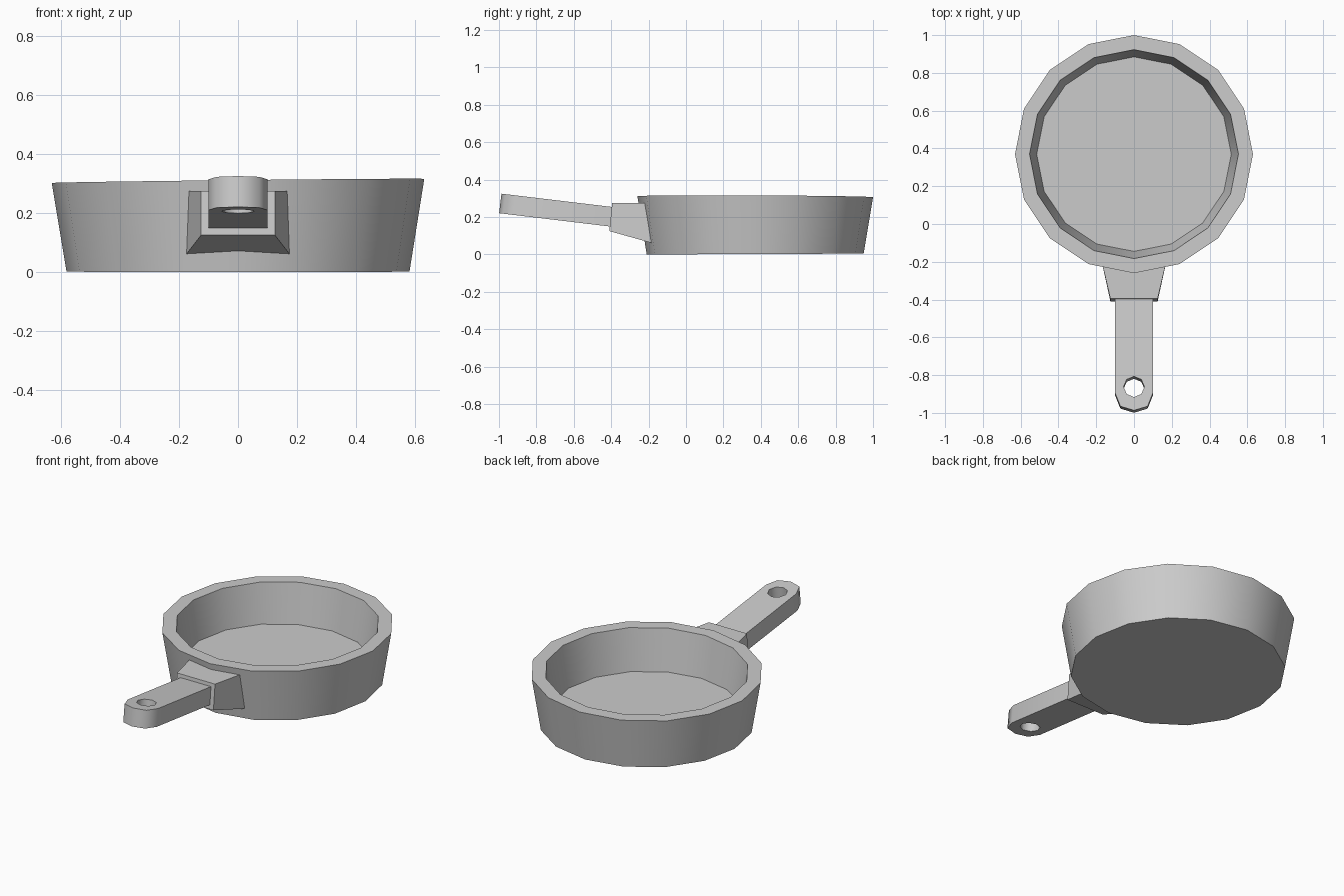
import bpy, bmesh, math

if "Cube" in bpy.data.objects:
    bpy.data.objects.remove(bpy.data.objects["Cube"])

CY = 0.37  # centre of the pan body along y


def finish(name, bm, angle):
    bmesh.ops.recalc_face_normals(bm, faces=bm.faces)
    me = bpy.data.meshes.new(name)
    bm.to_mesh(me)
    bm.free()
    ob = bpy.data.objects.new(name, me)
    bpy.context.collection.objects.link(ob)
    smooth(ob, angle)
    return ob


def smooth(ob, angle):
    bpy.ops.object.select_all(action='DESELECT')
    ob.select_set(True)
    bpy.context.view_layer.objects.active = ob
    bpy.ops.object.shade_smooth_by_angle(angle=math.radians(angle))


# Pan body: 16-sided rings (radius, height, x tilt, y tilt), slightly uneven rim
rings = [(0.58, 0.0025, 0.0, 0.004), (0.63, 0.309, 0.011, -0.004),
         (0.553, 0.309, 0.011, -0.004), (0.515, 0.07, 0.0, 0.0)]
bm = bmesh.new()
loops = []
for r, z, tx, ty in rings:
    loop = []
    for i in range(16):
        a = math.tau * i / 16
        x, y = r * math.cos(a), r * math.sin(a)
        loop.append(bm.verts.new((x, CY + y, z + tx * x + ty * y)))
    loops.append(loop)
for a, b in zip(loops, loops[1:]):
    for i in range(16):
        j = (i + 1) % 16
        bm.faces.new((a[i], a[j], b[j], b[i]))
bm.faces.new(loops[0])
bm.faces.new(loops[-1])
finish("pan_body", bm, 35)

# Bracket: tapered block let into the pan wall
bm = bmesh.new()
front, back = [[bm.verts.new(p) for p in
                ((-wb, yb, zb), (wb, yb, zb), (wt, yt, zt), (-wt, yt, zt))]
               for wb, yb, zb, wt, yt, zt in
               ((0.125, -0.41, 0.125, 0.125, -0.395, 0.275),
                (0.174, -0.185, 0.062, 0.172, -0.195, 0.275))]
bm.faces.new(front)
bm.faces.new(back)
for i in range(4):
    j = (i + 1) % 4
    bm.faces.new((front[i], front[j], back[j], back[i]))
finish("handle_bracket", bm, 10)

# Handle: extruded outline with a hanging hole, tilted upwards
outline = [(0, 0), (0.072, 0.022), (0.1, 0.092), (0.1, 0.62),
           (-0.1, 0.62), (-0.1, 0.092), (-0.072, 0.022)]
hole = [(0.055 * math.sin(math.tau * i / 8), 0.126 + 0.055 * math.cos(math.tau * i / 8))
        for i in range(8)]
cu = bpy.data.curves.new("handle", 'CURVE')
cu.dimensions = '2D'
cu.fill_mode = 'BOTH'
cu.extrude = 0.0525
for pts in (outline, hole):
    sp = cu.splines.new('POLY')
    sp.points.add(len(pts) - 1)
    for p, (x, y) in zip(sp.points, pts):
        p.co = (x, y, 0, 1)
    sp.use_cyclic_u = True
handle = bpy.data.objects.new("handle", cu)
bpy.context.collection.objects.link(handle)
handle.location = (0, -0.993, 0.273)
handle.rotation_euler.x = -math.atan(0.12)
bpy.ops.object.select_all(action='DESELECT')
handle.select_set(True)
bpy.context.view_layer.objects.active = handle
bpy.ops.object.convert(target='MESH')
handle = bpy.context.view_layer.objects.active
bm = bmesh.new()
bm.from_mesh(handle.data)
bmesh.ops.remove_doubles(bm, verts=bm.verts, dist=0.0001)
bmesh.ops.recalc_face_normals(bm, faces=bm.faces)
bm.to_mesh(handle.data)
bm.free()
smooth(handle, 60)
